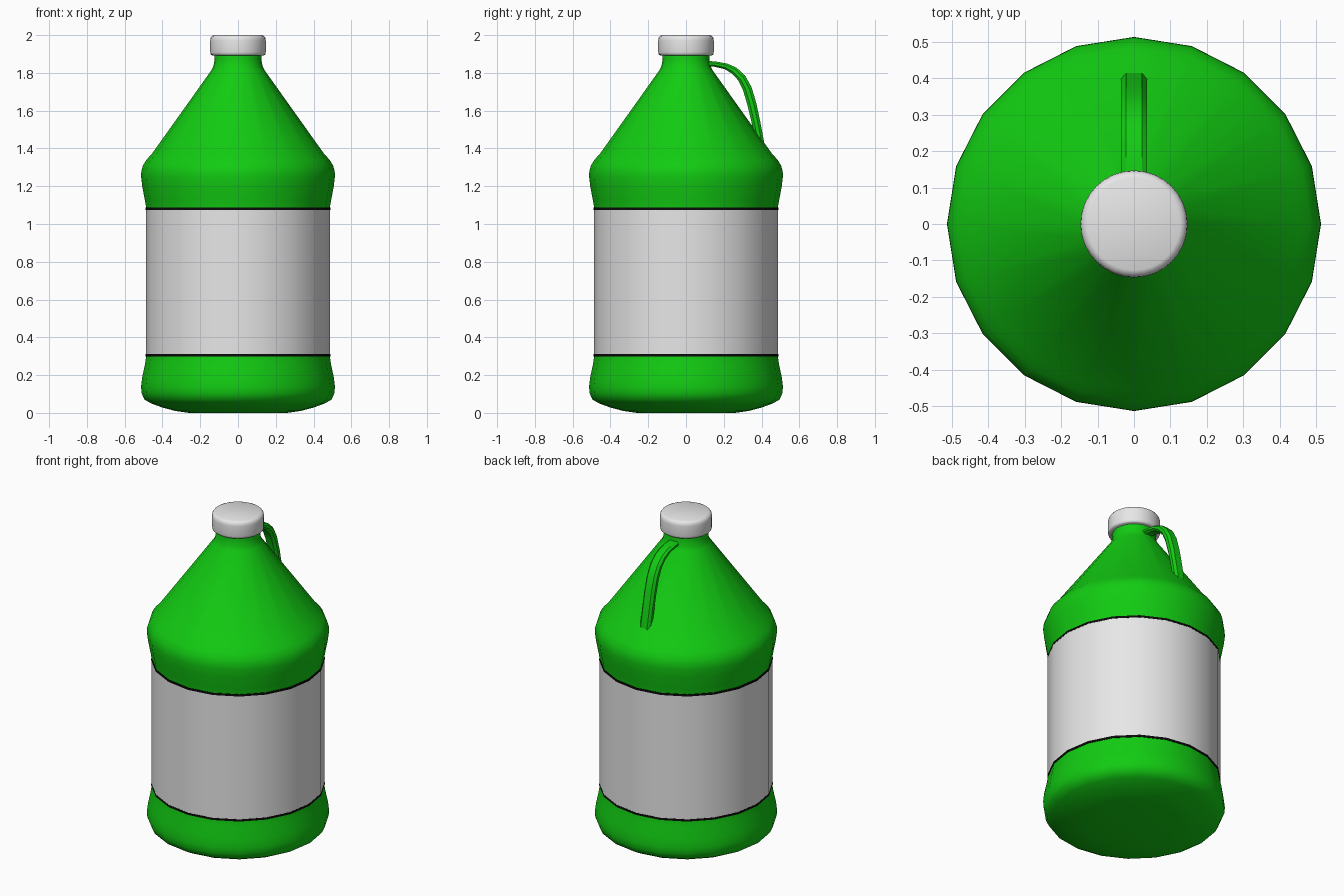
import bpy, bmesh, math
from mathutils import Vector

cube = bpy.data.objects.get("Cube")
if cube:
    bpy.data.objects.remove(cube, do_unlink=True)


def material(name, rgb):
    m = bpy.data.materials.new(name)
    m.use_nodes = True
    m.diffuse_color = (*rgb, 1)
    m.node_tree.nodes["Principled BSDF"].inputs["Base Color"].default_value = (*rgb, 1)
    return m


GREEN = material("green plastic", (0.006, 0.6, 0.006))
WHITE = material("off white", (0.8, 0.8, 0.8))
BLACK = material("black", (0.003, 0.003, 0.003))


def loft(name, rings, mat, closed=False, angle=40):
    """Skin a list of point rings; cap both ends, or join last to first."""
    bm = bmesh.new()
    loops = [[bm.verts.new(p) for p in ring] for ring in rings]
    pairs = list(zip(loops, loops[1:]))
    if closed:
        pairs.append((loops[-1], loops[0]))
    else:
        bm.faces.new(loops[0])
        bm.faces.new(loops[-1])
    for a, b in pairs:
        for i in range(len(a)):
            j = (i + 1) % len(a)
            bm.faces.new((a[i], a[j], b[j], b[i]))
    bmesh.ops.recalc_face_normals(bm, faces=bm.faces)
    mesh = bpy.data.meshes.new(name)
    bm.to_mesh(mesh)
    bm.free()
    mesh.materials.append(mat)
    obj = bpy.data.objects.new(name, mesh)
    bpy.context.collection.objects.link(obj)
    bpy.ops.object.select_all(action='DESELECT')
    obj.select_set(True)
    bpy.context.view_layer.objects.active = obj
    bpy.ops.object.shade_smooth_by_angle(angle=math.radians(angle))
    return obj


def lathe(name, profile, sides, mat, **options):
    turns = [math.tau * i / sides for i in range(sides)]
    rings = [[(r * math.cos(t), r * math.sin(t), z) for t in turns] for r, z in profile]
    return loft(name, rings, mat, **options)


def sleeve(name, low, high, inner, outer, mat):
    profile = [(inner, low), (outer, low), (outer, high), (inner, high)]
    return lathe(name, profile, 20, mat, closed=True)


# Bottle: rounded foot, waist behind the label, shoulder, cone and neck
lathe("bottle_body", [
    (0.26, 0), (0.33, 0.01), (0.4, 0.028), (0.46, 0.05), (0.495, 0.07),
    (0.511, 0.105), (0.513, 0.14), (0.507, 0.19), (0.492, 0.26), (0.483, 0.32),
    (0.483, 1.07), (0.492, 1.12), (0.507, 1.2), (0.513, 1.25), (0.512, 1.28),
    (0.503, 1.31), (0.485, 1.34), (0.457, 1.37), (0.14, 1.815), (0.13, 1.835),
    (0.124, 1.87), (0.122, 1.92)], 20, GREEN)

# Label wrap with a thin dark border along each edge
sleeve("label", 0.311, 1.075, 0.47, 0.488, WHITE)
sleeve("label_lower_border", 0.298, 0.311, 0.47, 0.489, BLACK)
sleeve("label_upper_border", 1.075, 1.088, 0.47, 0.489, BLACK)

# Screw cap with softened rims
lathe("cap", [(0.138, 1.893), (0.145, 1.898), (0.147, 1.91), (0.147, 1.972),
              (0.145, 1.985), (0.138, 1.995), (0.127, 2.0)], 32, WHITE, angle=50)

# Handle: bevelled strap swept from the neck to the shoulder (y, z, half thickness)
path = [(0.09, 1.85, 0.014), (0.15, 1.847, 0.014), (0.21, 1.835, 0.016),
        (0.255, 1.812, 0.02), (0.295, 1.773, 0.022), (0.325, 1.715, 0.024),
        (0.35, 1.63, 0.024), (0.37, 1.54, 0.023), (0.39, 1.44, 0.022),
        (0.397, 1.4, 0.021)]
section = [(1, 0.4), (0.62, 1), (-0.62, 1), (-1, 0.4),
           (-1, -0.4), (-0.62, -1), (0.62, -1), (1, -0.4)]
rings = []
for i, (y, z, half) in enumerate(path):
    before, after = path[max(i - 1, 0)], path[min(i + 1, len(path) - 1)]
    along = Vector((0, after[0] - before[0], after[1] - before[1])).normalized()
    out = Vector((0, -along.z, along.y))
    rings.append([Vector((u * 0.035, y, z)) + out * v * half for u, v in section])
loft("handle", rings, GREEN, angle=30)
